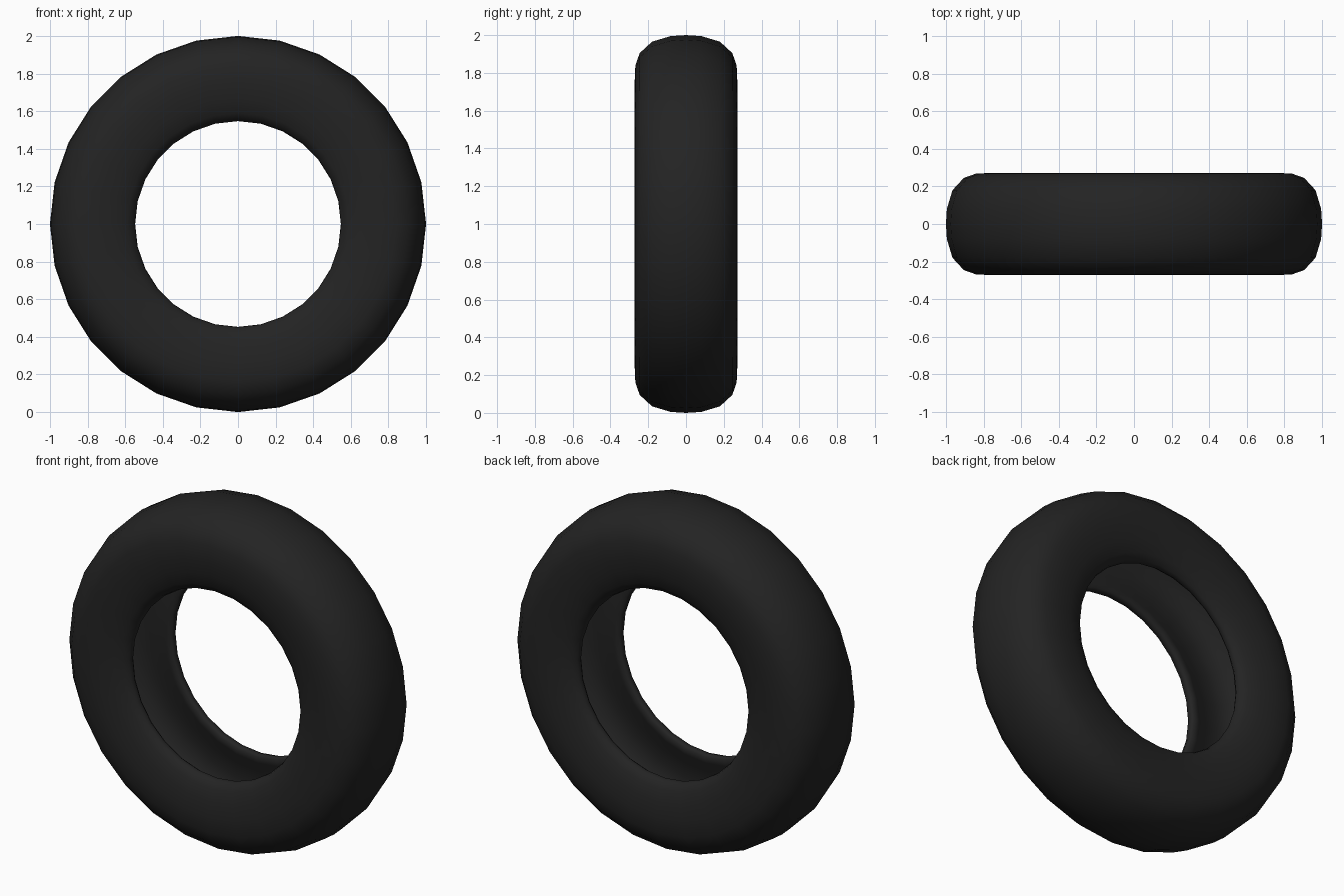
import bpy, bmesh, math

if "Cube" in bpy.data.objects:
    bpy.data.objects.remove(bpy.data.objects["Cube"])

SEG = 28

rubber = bpy.data.materials.new("black_rubber")
rubber.diffuse_color = (0.017, 0.017, 0.017, 1)
rubber.use_nodes = True
rubber.node_tree.nodes["Principled BSDF"].inputs["Base Color"].default_value = rubber.diffuse_color

# half cross-section (radius, y): tread centre -> shoulder -> sidewall -> bead lip -> inner cavity
half = [(1.0, 0.0), (0.995, 0.08), (0.965, 0.18), (0.905, 0.245), (0.84, 0.268),
        (0.75, 0.272), (0.66, 0.26), (0.59, 0.24), (0.555, 0.215), (0.547, 0.19),
        (0.56, 0.17), (0.60, 0.178), (0.67, 0.205), (0.76, 0.22), (0.84, 0.212),
        (0.90, 0.17), (0.935, 0.09), (0.94, 0.0)]
profile = half + [(r, -y) for r, y in reversed(half[1:-1])]

# spin the closed profile around the y axis
bm = bmesh.new()
rings = []
for i in range(SEG):
    a = 2 * math.pi * i / SEG
    rings.append([bm.verts.new((r * math.sin(a), y, 1 + r * math.cos(a))) for r, y in profile])
n = len(profile)
for i in range(SEG):
    p, q = rings[i], rings[(i + 1) % SEG]
    for j in range(n):
        k = (j + 1) % n
        bm.faces.new((p[j], p[k], q[k], q[j]))
bmesh.ops.recalc_face_normals(bm, faces=bm.faces)
for f in bm.faces:
    f.smooth = True

mesh = bpy.data.meshes.new("tyre")
bm.to_mesh(mesh)
bm.free()
mesh.materials.append(rubber)
tyre = bpy.data.objects.new("tyre", mesh)
bpy.context.collection.objects.link(tyre)
